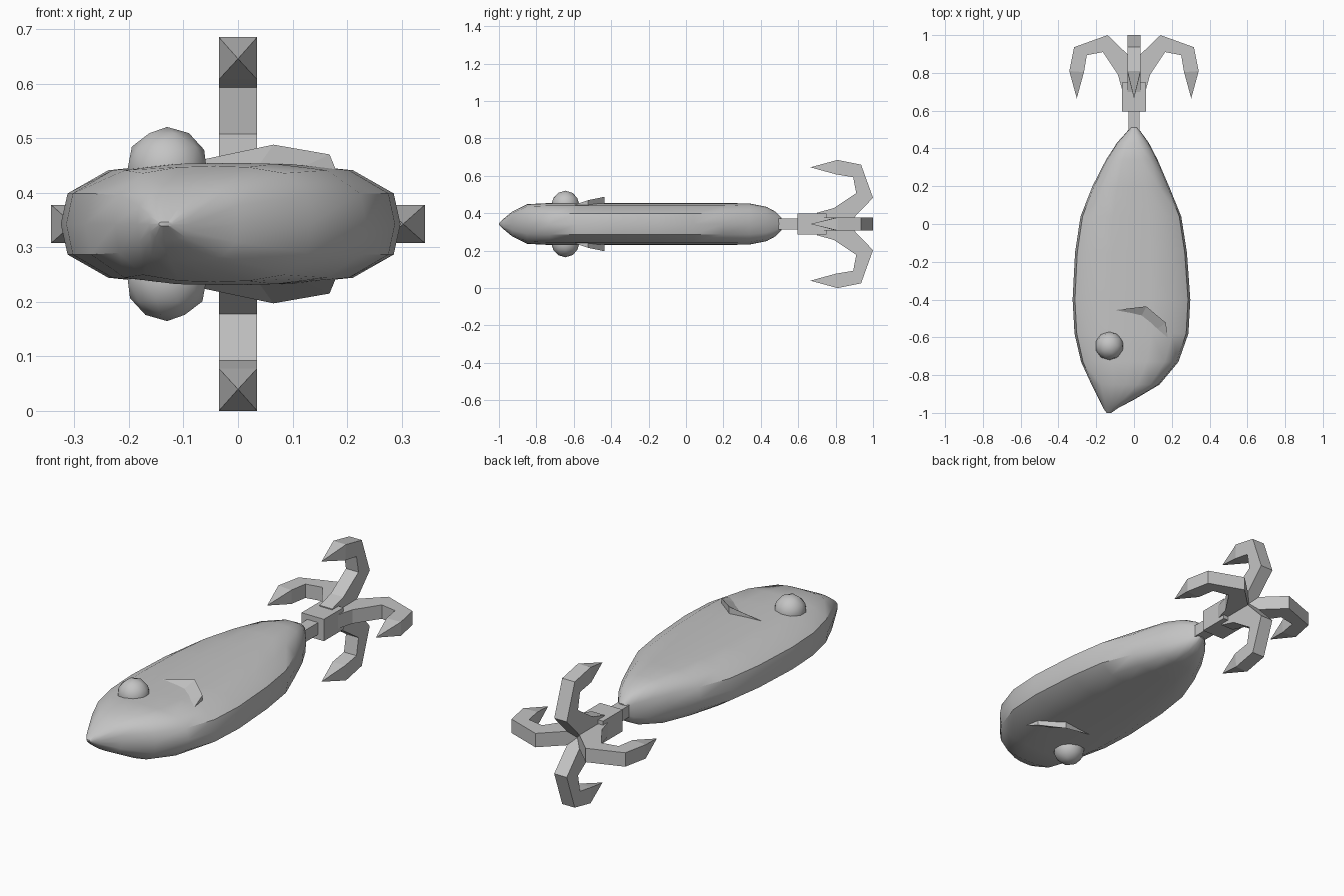
import bpy, bmesh, math
from mathutils import Matrix, Vector

if "Cube" in bpy.data.objects:
    bpy.data.objects.remove(bpy.data.objects["Cube"])

ZC = 0.3425  # height of the lure's centre line

grey = bpy.data.materials.new("plain grey")
grey.diffuse_color = (0.55, 0.55, 0.55, 1)
grey.use_nodes = True
grey.node_tree.nodes["Principled BSDF"].inputs["Base Color"].default_value = grey.diffuse_color


def finish(name, bm, smooth=None):
    bmesh.ops.recalc_face_normals(bm, faces=bm.faces)
    me = bpy.data.meshes.new(name)
    bm.to_mesh(me)
    bm.free()
    me.materials.append(grey)
    if smooth:
        for p in me.polygons:
            p.use_smooth = True
        me.set_sharp_from_angle(angle=math.radians(smooth))
    ob = bpy.data.objects.new(name, me)
    bpy.context.collection.objects.link(ob)
    return ob


def loft(bm, rings):
    """Bridge closed rings of equal length and cap both ends."""
    vs = [[bm.verts.new(p) for p in r] for r in rings]
    n = len(vs[0])
    for a, b in zip(vs, vs[1:]):
        for i in range(n):
            j = (i + 1) % n
            bm.faces.new((a[i], a[j], b[j], b[i]))
    bm.faces.new(vs[0])
    bm.faces.new(vs[-1])
    return vs


def box(name, sx, y0, y1, sz):
    bm = bmesh.new()
    m = Matrix.Translation((0, (y0 + y1) / 2, ZC)) @ Matrix.Diagonal((sx, y1 - y0, sz, 1))
    bmesh.ops.create_cube(bm, size=1, matrix=m)
    return finish(name, bm)


# Body: flattened rounded sections (y, left x, right x, half height)
stations = [(-1.0, -.145, -.12, .004), (-.975, -.163, -.085, .028), (-.93, -.185, 0, .066),
            (-.85, -.225, .135, .106), (-.73, -.28, .235, .112), (-.58, -.315, .288, .112),
            (-.4, -.325, .298, .112), (-.15, -.312, .28, .112), (.04, -.283, .25, .112),
            (.2, -.22, .185, .112), (.34, -.148, .125, .11), (.43, -.09, .078, .092),
            (.48, -.045, .042, .065), (.51, -.02, .02, .035)]
quarter = [(1, 0), (.96, .5), (.72, .88), (.35, .985)]
half = quarter + [(0, 1)] + [(-u, w) for u, w in quarter[::-1]]
section = half + [(u, -w) for u, w in half[-2:0:-1]]
bm = bmesh.new()
loft(bm, [[((l + r) / 2 + u * (r - l) / 2, y, ZC + w * h) for u, w in section]
          for y, l, r, h in stations])
finish("body", bm, 40)

# Eyes and gill covers on both flat sides
gill_outer = [(-.106, -.456, .452), (.065, -.436, .488), (.168, -.523, .47), (.185, -.645, .428)]
gill_inner = [(-.106, -.462, .448), (.04, -.485, .453), (.125, -.555, .45), (.18, -.65, .426)]
for side, s in (("upper", 1), ("lower", -1)):
    bm = bmesh.new()
    bmesh.ops.create_icosphere(bm, subdivisions=2, radius=.076,
                               matrix=Matrix.Translation((-.13, -.645, ZC + s * .102)))
    finish(side + "_eye", bm, 50)

    bm = bmesh.new()
    rings = []
    for o, i in zip(gill_outer, gill_inner):
        rings.append([(x, y, ZC + s * (z - ZC)) for x, y, z in
                      (o, i, (i[0], i[1], .41), (o[0], o[1], .41))])
    loft(bm, rings)
    finish(side + "_gill_cover", bm)

# Tail connector
box("tail_neck", .06, .48, .62, .06)
box("hook_block", .125, .595, .75, .11)

# Four hooks: outer / inner outline pairs (radius, y), ending in a point
outer = [(0, .7), (0, .865), (.14, 1.0), (.317, .936), (.3425, .81)]
inner = [(.06, .7), (.085, .79), (.165, .91), (.25, .894), (.265, .804)]
W = .035
for k in range(4):
    bm = bmesh.new()
    rings = [[(o[0], o[1], -W), (o[0], o[1], W), (i[0], i[1], W), (i[0], i[1], -W)]
             for o, i in zip(outer, inner)]
    vs = loft(bm, rings)
    end = [f for f in bm.faces if all(v in vs[-1] for v in f.verts)]
    tip = bmesh.ops.poke(bm, faces=end)["verts"][0]
    tip.co = Vector((.303, .665, 0))
    bm.transform(Matrix.Translation((0, 0, ZC)) @ Matrix.Rotation(k * math.pi / 2, 4, 'Y'))
    finish("hook_%d" % (k + 1), bm)
